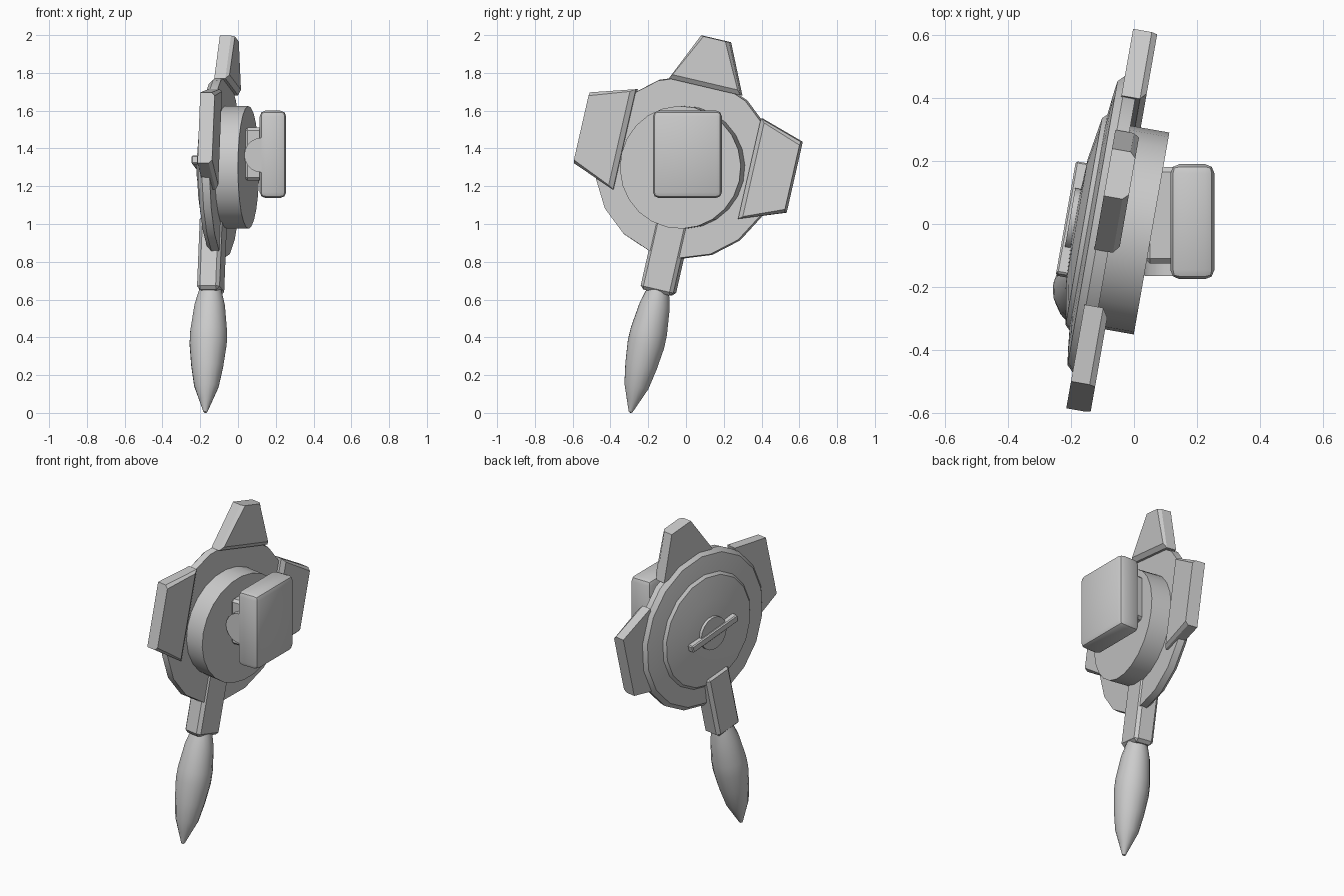
import bpy, bmesh
from math import radians, sin, cos, pi
from mathutils import Matrix, Vector

if "Cube" in bpy.data.objects:
    bpy.data.objects.remove(bpy.data.objects["Cube"], do_unlink=True)

grey = bpy.data.materials.new("light grey")
grey.use_nodes = True
GREY = (0.6, 0.6, 0.6, 1)
grey.diffuse_color = GREY
grey.node_tree.nodes["Principled BSDF"].inputs["Base Color"].default_value = GREY

# Tilted frame of the guard: local x is the disc axis, local z points away from the grip
YAW, ROLL = radians(-10), radians(-13)
TURN = Matrix.Rotation(YAW, 4, 'Z') @ Matrix.Rotation(ROLL, 4, 'X')
CENTRE = Vector((-0.02 * sin(-YAW), -0.02 * cos(YAW), 1.3))
FRAME = Matrix.Translation(CENTRE) @ TURN


def finish(name, bm, matrix=FRAME, bevel=0.0, segments=1, smooth=False):
    """Turn a bmesh into a named object with the shared material."""
    if bevel:
        bmesh.ops.bevel(bm, geom=bm.edges[:], offset=bevel, segments=segments,
                        profile=0.5, affect='EDGES')
    bmesh.ops.remove_doubles(bm, verts=bm.verts[:], dist=0.0005)
    bmesh.ops.recalc_face_normals(bm, faces=bm.faces[:])
    mesh = bpy.data.meshes.new(name)
    bm.to_mesh(mesh)
    bm.free()
    mesh.materials.append(grey)
    obj = bpy.data.objects.new(name, mesh)
    bpy.context.collection.objects.link(obj)
    obj.matrix_world = matrix
    if smooth:
        bpy.ops.object.select_all(action='DESELECT')
        obj.select_set(True)
        bpy.context.view_layer.objects.active = obj
        bpy.ops.object.shade_smooth_by_angle(angle=radians(32))
    return obj


def box(name, low, high, **options):
    bm = bmesh.new()
    bmesh.ops.create_cube(bm, size=1)
    for v in bm.verts:
        v.co = [(a + b) / 2 + c * (b - a) for a, b, c in zip(low, high, v.co)]
    return finish(name, bm, **options)


def lathe(name, profile, sides, place, **options):
    """Revolve (radius, height) points; place maps (p, q, height) to a position."""
    bm = bmesh.new()
    rings = []
    for r, h in profile:
        rings.append([bm.verts.new(place(r * cos(2 * pi * i / sides),
                                         r * sin(2 * pi * i / sides), h))
                      for i in range(sides)])
    for lower, upper in zip(rings, rings[1:]):
        for i in range(sides):
            j = (i + 1) % sides
            bm.faces.new((lower[i], lower[j], upper[j], upper[i]))
    return finish(name, bm, smooth=True, **options)


def along_x(p, q, h):
    return (h, p, q)


def along_y(p, q, h):
    return (p, h, q)


def blade(name, root, tip, base, end, place):
    """Tapered plate with a chamfer along its root and sides."""
    bm = bmesh.new()

    def ring(depth, inset, scale):
        pts = ((root + inset, base[0] + scale), (root + inset, base[1] - scale),
               (tip, end[1] - scale), (tip, end[0] + scale))
        return [bm.verts.new(place(depth, out, side)) for out, side in pts]

    rings = [ring(-0.11, 0, 0), ring(-0.05, 0, 0), ring(-0.032, 0.025, 0.018)]
    bm.faces.new(rings[0])
    bm.faces.new(rings[-1])
    for a, b in zip(rings, rings[1:]):
        for i in range(4):
            j = (i + 1) % 4
            bm.faces.new((a[i], a[j], b[j], b[i]))
    finish(name, bm)


# Domed disc with a stepped rim, and the drum in front of it
lathe("guard_disc", [(0, -0.065), (0.48, -0.065), (0.485, -0.105), (0.46, -0.13),
                     (0.41, -0.137), (0.35, -0.143), (0.335, -0.158),
                     (0.2, -0.18), (0, -0.19)], 18, along_x)
lathe("drum", [(0, -0.1), (0.325, -0.1), (0.325, 0.06), (0, 0.06)], 24, along_x)

# Round knob with its cross bar on the domed side
lathe("knob", [(0, -0.16), (0.1, -0.16), (0.1, -0.203), (0, -0.203)], 20, along_x)
box("knob_bar", (-0.216, -0.185, -0.022), (-0.165, 0.185, 0.022), bevel=0.006)

# Three blades
blade("top_blade", 0.44, 0.70, (-0.185, 0.21), (-0.068, 0.088),
      lambda d, out, side: (d, side, out))
for name, sign in (("front_blade", -1), ("rear_blade", 1)):
    blade(name, 0.345, 0.582, (-0.2, 0.345), (-0.112, 0.273),
          lambda d, out, side, s=sign: (d, s * out, side))

# Neck and spindle-shaped grip
box("neck", (-0.178, -0.09, -0.68), (-0.057, 0.09, -0.28), bevel=0.018)
lathe("grip", [(0, -0.65), (0.058, -0.66), (0.082, -0.75), (0.099, -0.89),
               (0.1, -0.96), (0.086, -1.08), (0.066, -1.19), (0.038, -1.26),
               (0.01, -1.33), (0, -1.336)], 16,
      lambda p, q, h: (p - 0.119, q, h))

# Mount: square pad, bracket and hinge barrel
UPRIGHT = Matrix.Identity(4)
box("pad", (0.115, -0.175, 1.138), (0.255, 0.19, 1.6), matrix=UPRIGHT,
    bevel=0.03, segments=2, smooth=True)
box("bracket", (0.035, -0.125, 1.23), (0.14, 0.18, 1.51), matrix=UPRIGHT, bevel=0.015)
lathe("hinge_barrel", [(0, -0.165), (0.092, -0.165), (0.092, 0.1), (0, 0.1)], 20,
      along_y, matrix=Matrix.Translation((0.125, 0, 1.365)))
